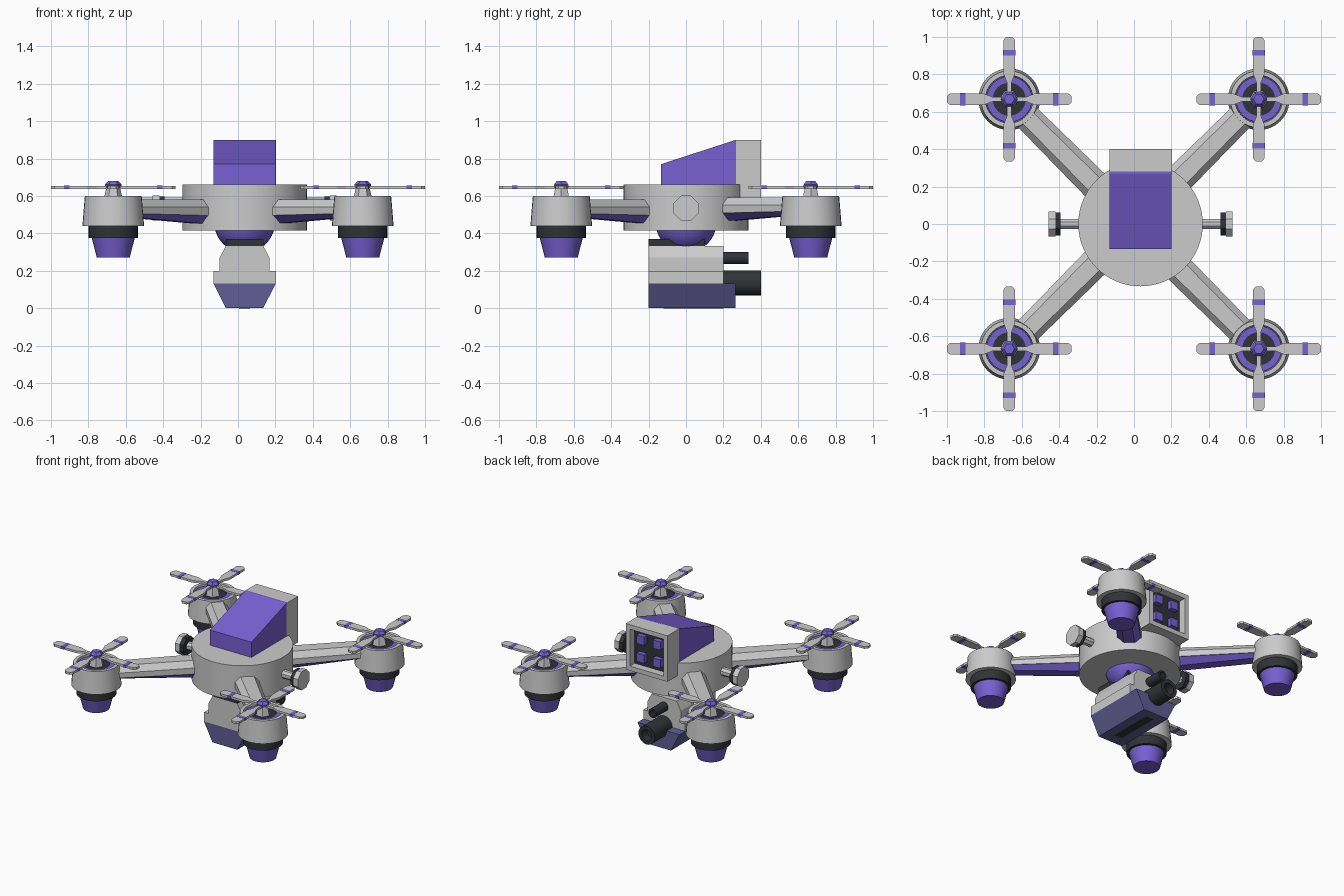
import bpy, bmesh
from math import sin, cos, pi, radians, atan2
from mathutils import Matrix, Vector

if "Cube" in bpy.data.objects:
    bpy.data.objects.remove(bpy.data.objects["Cube"])

CX = 0.035  # the body sits slightly off the rotor centre


def material(name, rgb):
    m = bpy.data.materials.new(name)
    m.diffuse_color = (*rgb, 1)
    m.use_nodes = True
    m.node_tree.nodes["Principled BSDF"].inputs["Base Color"].default_value = m.diffuse_color
    return m


PURPLE = material("purple", (0.18, 0.12, 0.65))
MUTED = material("muted_purple", (0.12, 0.11, 0.30))
DARK = material("dark", (0.03, 0.032, 0.038))


def loft(name, rings, mat=None, matrix=Matrix(), smooth=False):
    """Skin a list of equal-length point rings and cap both ends."""
    bm = bmesh.new()
    vs = [[bm.verts.new(matrix @ Vector(p)) for p in r] for r in rings]
    n = len(vs[0])
    for a, b in zip(vs, vs[1:]):
        for i in range(n):
            j = (i + 1) % n
            bm.faces.new((a[i], a[j], b[j], b[i]))
    bm.faces.new(vs[0])
    bm.faces.new(vs[-1])
    bmesh.ops.recalc_face_normals(bm, faces=bm.faces)
    me = bpy.data.meshes.new(name)
    bm.to_mesh(me)
    bm.free()
    ob = bpy.data.objects.new(name, me)
    bpy.context.collection.objects.link(ob)
    if mat:
        me.materials.append(mat)
    if smooth:
        bpy.ops.object.select_all(action='DESELECT')
        ob.select_set(True)
        bpy.context.view_layer.objects.active = ob
        bpy.ops.object.shade_smooth_by_angle(angle=radians(30))
    return ob


def prism(name, pts, a, b, axis='y', mat=None, matrix=Matrix()):
    place = {'x': lambda u, v, w: (w, u, v),
             'y': lambda u, v, w: (u, w, v),
             'z': lambda u, v, w: (u, v, w)}[axis]
    return loft(name, [[place(u, v, w) for u, v in pts] for w in (a, b)], mat, matrix)


def box(name, x, y, z, mat=None):
    return prism(name, [(x[0], z[0]), (x[1], z[0]), (x[1], z[1]), (x[0], z[1])], *y, mat=mat)


def lathe(name, profile, n=32, mat=None, matrix=Matrix(), smooth=True, phase=0):
    """Revolve (radius, height) pairs about the local z axis."""
    rings = [[(r * cos(2 * pi * (i + phase) / n), r * sin(2 * pi * (i + phase) / n), z)
              for i in range(n)] for r, z in profile]
    return loft(name, rings, mat, matrix, smooth)


def mirrored(half):
    """Mirror right-hand half of a profile about x = CX."""
    return [(CX + u, v) for u, v in half] + [(CX - u, v) for u, v in reversed(half)]


move = Matrix.Translation

# Body drum and the dome beneath it
lathe("body", [(0.333, 0.415), (0.333, 0.66)], 64, matrix=move((CX, 0, 0)))
lathe("belly_dome", [(0.163 * cos(t * pi / 20), 0.46 - 0.163 * sin(t * pi / 20))
                     for t in range(10)] + [(0.002, 0.297)],
      32, PURPLE, move((CX, 0, 0)))

# Sloped top housing
prism("top_housing", [(-0.133, 0.64), (0.28, 0.64), (0.28, 0.9), (0.267, 0.9), (-0.133, 0.77)],
      CX - 0.166, CX + 0.166, 'x', PURPLE)

# Square lamp frame with four lamps in a dark recess
x0, x1, z0, z1, t = CX - 0.167, CX + 0.167, 0.567, 0.9, 0.033
FY = (0.267, 0.4)
box("lamp_frame_bottom", (x0, x1), FY, (z0, z0 + t))
box("lamp_frame_top", (x0, x1), FY, (z1 - t, z1))
box("lamp_frame_left", (x0, x0 + t), FY, (z0 + t, z1 - t))
box("lamp_frame_right", (x1 - t, x1), FY, (z0 + t, z1 - t))
box("lamp_panel", (x0 + t, x1 - t), (0.269, 0.345), (z0 + t, z1 - t), DARK)
for sx in (-1, 1):
    for sz in (-1, 1):
        cx, cz = CX + sx * 0.065, 0.733 + sz * 0.065
        box("lamp", (cx - 0.03, cx + 0.03), (0.34, 0.38), (cz - 0.03, cz + 0.03), PURPLE)

# Side stems with octagonal knobs
for s in (-1, 1):
    m = move((CX, 0, 0.535)) @ Matrix.Rotation(s * pi / 2, 4, 'Y')
    lathe("side_stem", [(0.03, 0.3), (0.03, 0.46)], 8, None, m, False, 0.5)
    lathe("side_knob_band", [(0.066, 0.428), (0.066, 0.462)], 8, DARK, m, False, 0.5)
    lathe("side_knob_cap", [(0.072, 0.456), (0.072, 0.492)], 8, None, m, False, 0.5)

# Under-slung pod: lower hull, upper casing, cap, slot and two barrels
prism("pod_hull", mirrored([(0.1, 0.0), (0.167, 0.133)]), -0.2, 0.265, mat=MUTED)
prism("pod_casing", mirrored([(0.167, 0.133), (0.167, 0.2), (0.133, 0.2),
                              (0.133, 0.27), (0.1, 0.333)]), -0.2, 0.2)
prism("pod_cap", mirrored([(0.1, 0.333), (0.1, 0.37)]), -0.2, 0.1, mat=DARK)
box("pod_slot", (CX - 0.03, CX + 0.03), (-0.12, 0.2), (-0.001, 0.02), DARK)
for name, z, r, y in (("large_barrel", 0.135, 0.066, 0.4), ("small_barrel", 0.268, 0.033, 0.333)):
    m = move((CX, 0, z)) @ Matrix.Rotation(-pi / 2, 4, 'X')
    lathe(name, [(r, 0.15), (r, y), (r * 0.6, y), (r * 0.6, y - 0.06)], 24, DARK, m)


def arm_ring(x, pts):
    return [(x, y, z) for y, z in pts] + [(x, -y, z) for y, z in reversed(pts)]


BLADE = [(0.03, 0.012), (0.09, 0.012), (0.14, 0.032), (0.315, 0.032), (0.333, 0.016)]
BLADE += [(x, -y) for x, y in reversed(BLADE)]

for sx in (-1, 1):
    for sy in (-1, 1):
        # Arm with a tapering purple keel
        m = move((0, 0, 0.012 if sy > 0 else 0)) @ Matrix.Rotation(atan2(sy, sx), 4, 'Z')
        lo, hi = 0.27, 0.82
        loft("arm", [arm_ring(lo, [(0.08, 0.495), (0.08, 0.54), (0.045, 0.58)]),
                     arm_ring(hi, [(0.072, 0.505), (0.072, 0.54), (0.04, 0.58)])], None, m)
        loft("arm_keel", [arm_ring(lo, [(0.035, 0.45), (0.079, 0.497)]),
                          arm_ring(hi, [(0.035, 0.485), (0.071, 0.507)])], PURPLE, m)

        # Motor pod: open-topped housing, inner rings, collar and tail
        c = move((sx * 0.667, sy * 0.667, 0))
        lathe("motor_housing", [(0.12, 0.44), (0.165, 0.44), (0.152, 0.6), (0.128, 0.6),
                                (0.125, 0.57)], 32, None, c)
        lathe("motor_ring", [(0.124, 0.56), (0.122, 0.588), (0.088, 0.588), (0.088, 0.56)],
              32, PURPLE, c)
        lathe("motor_core", [(0.088, 0.56), (0.088, 0.58)], 32, DARK, c)
        lathe("motor_collar", [(0.132, 0.375), (0.132, 0.441)], 32, DARK, c)
        lathe("motor_tail", [(0.088, 0.27), (0.115, 0.376)], 24, PURPLE, c)

        # Rotor: mast, hub cap and four striped blades
        lathe("rotor_mast", [(0.052, 0.575), (0.036, 0.648)], 6, None, c, False)
        lathe("rotor_cap", [(0.045, 0.645), (0.045, 0.66), (0.028, 0.68)], 6, PURPLE, c, False)
        for k in range(4):
            b = c @ Matrix.Rotation(k * pi / 2, 4, 'Z')
            prism("rotor_blade", BLADE, 0.638, 0.654, 'z', None, b)
            prism("blade_stripe", [(0.235, -0.033), (0.263, -0.033), (0.263, 0.033),
                                   (0.235, 0.033)], 0.637, 0.655, 'z', PURPLE, b)
